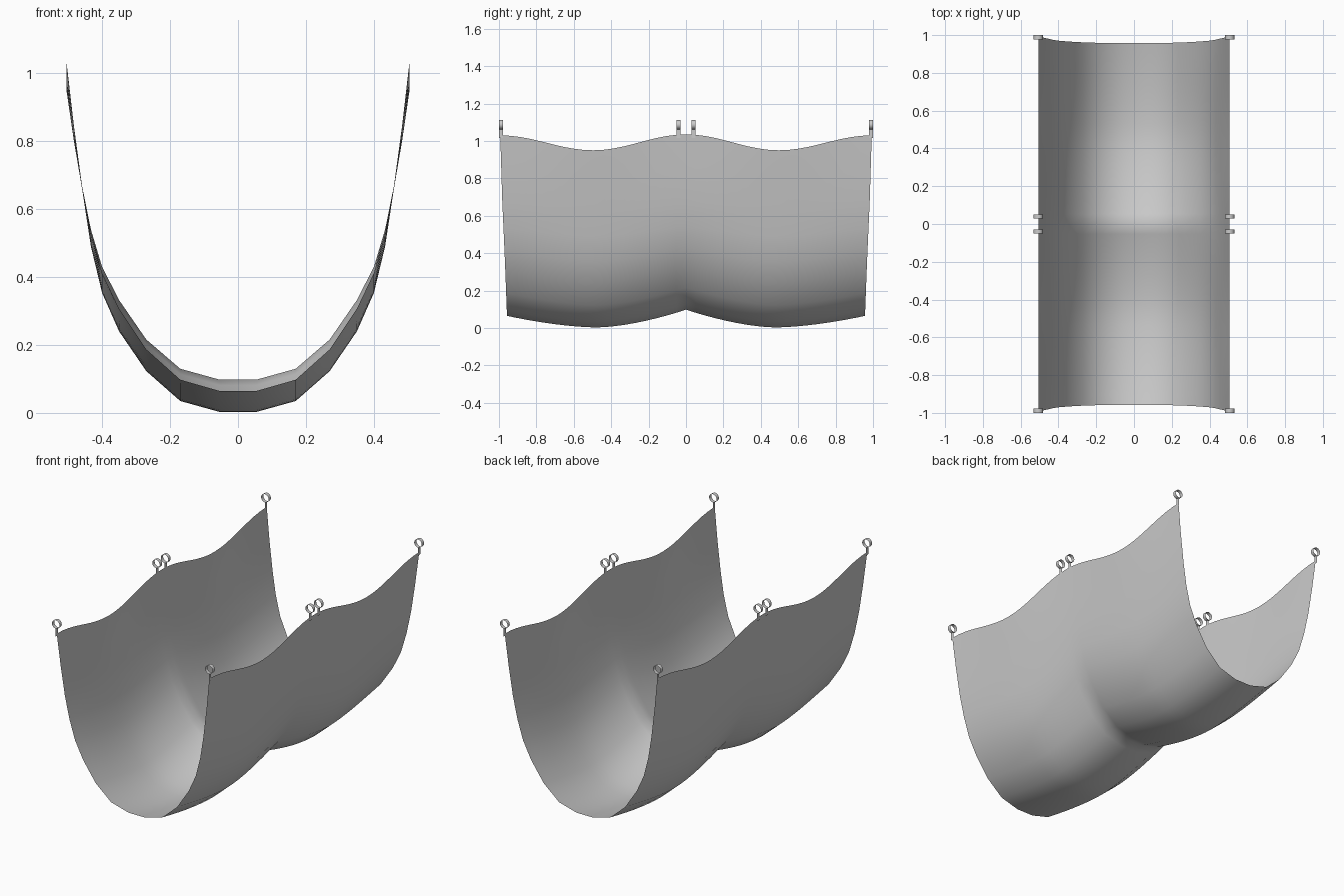
import bpy, bmesh, math

if "Cube" in bpy.data.objects:
    bpy.data.objects.remove(bpy.data.objects["Cube"])

# half cross-section: x, height mid-bay, extra height at the supports
HALF = [(0.055, 0.003, 0.095), (0.17, 0.035, 0.095), (0.27, 0.123, 0.093), (0.35, 0.24, 0.092),
        (0.40, 0.353, 0.077), (0.433, 0.49, 0.05), (0.459, 0.66, 0.008),
        (0.483, 0.80, 0.045), (0.505, 0.95, 0.085)]
PROFILE = [(-x, z, d) for x, z, d in reversed(HALF)] + HALF
STEPS = 18  # rows across the length of one bay


def make_object(name, bm, angle=180):
    mesh = bpy.data.meshes.new(name)
    bm.to_mesh(mesh)
    bm.free()
    ob = bpy.data.objects.new(name, mesh)
    bpy.context.collection.objects.link(ob)
    bpy.ops.object.select_all(action='DESELECT')
    ob.select_set(True)
    bpy.context.view_layer.objects.active = ob
    bpy.ops.object.shade_smooth_by_angle(angle=math.radians(angle))
    return ob


def fabric_point(x, z, d, s):
    """s runs -1..1 along the length; the cloth is raised at -1, 0 and 1."""
    u = abs(s)
    k = z / 0.95
    low = abs(2 * u - 1) ** 1.65 * (0.65 if u > 0.5 else 1)
    high = (1 + math.cos(4 * math.pi * (u - 0.0) * 0.5 * 1.0 * 1)) / 2
    high *= 0.94 if u > 0.5 else 1
    return x, s * (0.957 + 0.036 * k), z + d * (low * (1 - k) + high * k)


# draped cloth sling with two bays
bm = bmesh.new()
rows = [[bm.verts.new(fabric_point(*p, j / STEPS)) for p in PROFILE]
        for j in range(-STEPS, STEPS + 1)]
for a, b in zip(rows, rows[1:]):
    for i in range(len(PROFILE) - 1):
        bm.faces.new((a[i], b[i], b[i + 1], a[i + 1]))
make_object("sling_cloth", bm)


# hanging loop: a flat band bent into a ring with a short tail to the cloth
def hanging_loop(name, x, y):
    r, half, n, zc = 0.025, 0.011, 16, 1.087
    path = [(x, 1.015), (x, zc - r)]
    path += [(x + r * math.sin(2 * math.pi * i / n), zc - r * math.cos(2 * math.pi * i / n))
             for i in range(1, n + 1)]
    bm = bmesh.new()
    pairs = [[bm.verts.new((px, y + o, pz)) for o in (-half, half)] for px, pz in path]
    for a, b in zip(pairs, pairs[1:]):
        bm.faces.new((a[0], b[0], b[1], a[1]))
    bmesh.ops.remove_doubles(bm, verts=bm.verts, dist=0.0001)
    make_object(name, bm, 40)


for side, x in (("left", -0.507), ("right", 0.507)):
    for i, y in enumerate((-0.989, -0.04, 0.04, 0.989)):
        hanging_loop(f"hanging_loop_{side}_{i + 1}", x, y)
